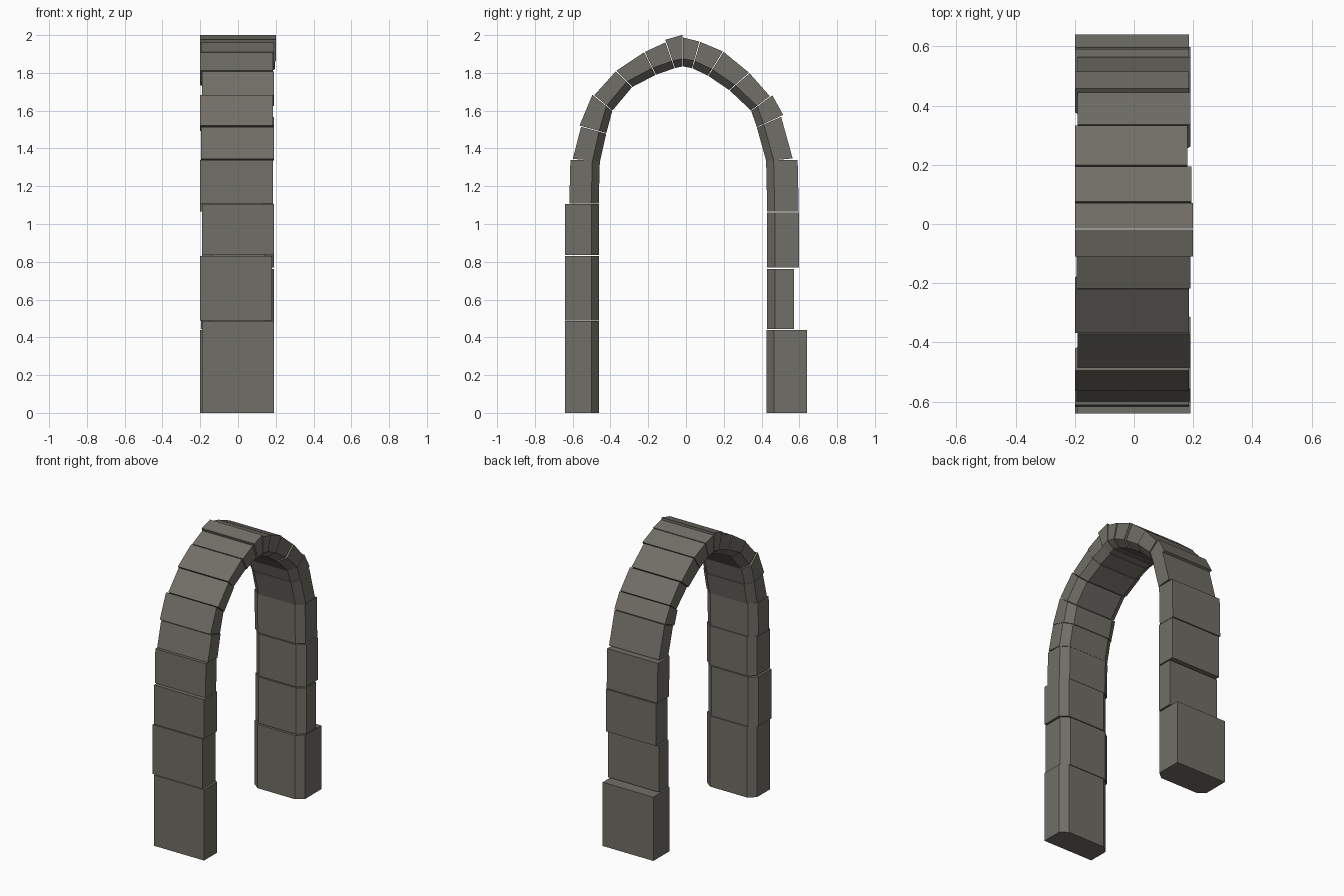
import bpy
import bmesh
from mathutils import Vector

if "Cube" in bpy.data.objects:
    bpy.data.objects.remove(bpy.data.objects["Cube"])

stone = bpy.data.materials.new("weathered grey stone")
stone.diffuse_color = (0.165, 0.158, 0.135, 1)
stone.use_nodes = True
stone.node_tree.nodes["Principled BSDF"].inputs["Base Color"].default_value = stone.diffuse_color

CHAMFER_X, CHAMFER_D = 0.05, 0.04


def make_stone(name, x0, x1, start, end):
    """Loft a stone between two joints; each joint is an (outer, inner) pair of (y, z)."""
    bm = bmesh.new()
    rings = []
    for outer, inner in (start, end):
        outer, inner = Vector(outer), Vector(inner)
        f = 1 - CHAMFER_D / (inner - outer).length
        # section: square outer corners, chamfered inner corners
        section = [(x0, 0), (x1, 0), (x1, f), (x1 - CHAMFER_X, 1),
                   (x0 + CHAMFER_X, 1), (x0, f)]
        ring = []
        for x, t in section:
            p = outer.lerp(inner, t)
            ring.append(bm.verts.new((x, p.x, p.y)))
        rings.append(ring)
    a, b = rings
    bm.faces.new(a)
    bm.faces.new(b)
    for i in range(6):
        j = (i + 1) % 6
        bm.faces.new((a[i], a[j], b[j], b[i]))
    bmesh.ops.recalc_face_normals(bm, faces=bm.faces)
    mesh = bpy.data.meshes.new(name)
    bm.to_mesh(mesh)
    bm.free()
    mesh.materials.append(stone)
    bpy.context.collection.objects.link(bpy.data.objects.new(name, mesh))


# pillar blocks: outer y, inner y, z bottom, z top, lean at top, x min, x max
pillars = {
    "front_pillar": [
        (-0.64, -0.46, 0.00, 0.486, 0, -0.19, 0.19),
        (-0.64, -0.46, 0.49, 0.83, 0, -0.20, 0.18),
        (-0.64, -0.46, 0.835, 1.105, 0, -0.19, 0.19),
        (-0.618, -0.462, 1.108, 1.34, 0.006, -0.20, 0.185),
    ],
    "back_pillar": [
        (0.64, 0.425, 0.00, 0.438, 0, -0.20, 0.185),
        (0.573, 0.43, 0.445, 0.763, 0, -0.195, 0.19),
        (0.597, 0.43, 0.77, 1.06, 0, -0.19, 0.19),
        (0.597, 0.43, 1.066, 1.338, -0.006, -0.20, 0.185),
    ],
}
for name, blocks in pillars.items():
    for n, (yo, yi, z0, z1, lean, x0, x1) in enumerate(blocks, 1):
        make_stone(f"{name}_block_{n}", x0, x1, ((yo, z0), (yi, z0)),
                   ((yo + lean, z1), (yi + lean, z1)))

# arch joints from front springing to back springing: outer y, z, inner y, z
joints = [
    (-0.60, 1.342, -0.455, 1.332), (-0.555, 1.517, -0.422, 1.48),
    (-0.487, 1.68, -0.39, 1.60), (-0.37, 1.81, -0.285, 1.725),
    (-0.22, 1.91, -0.16, 1.79), (-0.107, 1.962, -0.06, 1.825),
    (-0.017, 1.988, -0.017, 1.835), (0.073, 1.965, 0.033, 1.825),
    (0.197, 1.913, 0.117, 1.785), (0.335, 1.80, 0.23, 1.708),
    (0.445, 1.675, 0.345, 1.60), (0.503, 1.57, 0.375, 1.512),
    (0.565, 1.345, 0.425, 1.332),
]
# per voussoir: outward step of the outer face, x min, x max
voussoirs = [
    (0, -0.195, 0.19), (0.01, -0.20, 0.185), (0, -0.19, 0.19),
    (0, -0.20, 0.185), (0, -0.195, 0.19), (0.014, -0.20, 0.20),
    (0, -0.20, 0.20), (0, -0.20, 0.195), (0, -0.20, 0.18),
    (0, -0.19, 0.19), (0.014, -0.20, 0.185), (0, -0.19, 0.19),
]


def joint_line(joint, other, step):
    """Push the outer end outward and pull the joint in slightly to leave a gap."""
    o, i = Vector(joint[:2]), Vector(joint[2:])
    o += (o - i).normalized() * step
    o += (Vector(other[:2]) - o).normalized() * 0.0025
    i += (Vector(other[2:]) - i).normalized() * 0.0015
    return o, i


for n, (step, x0, x1) in enumerate(voussoirs):
    a, b = joints[n], joints[n + 1]
    make_stone(f"arch_voussoir_{n + 1}", x0, x1,
               joint_line(a, b, step), joint_line(b, a, step))
